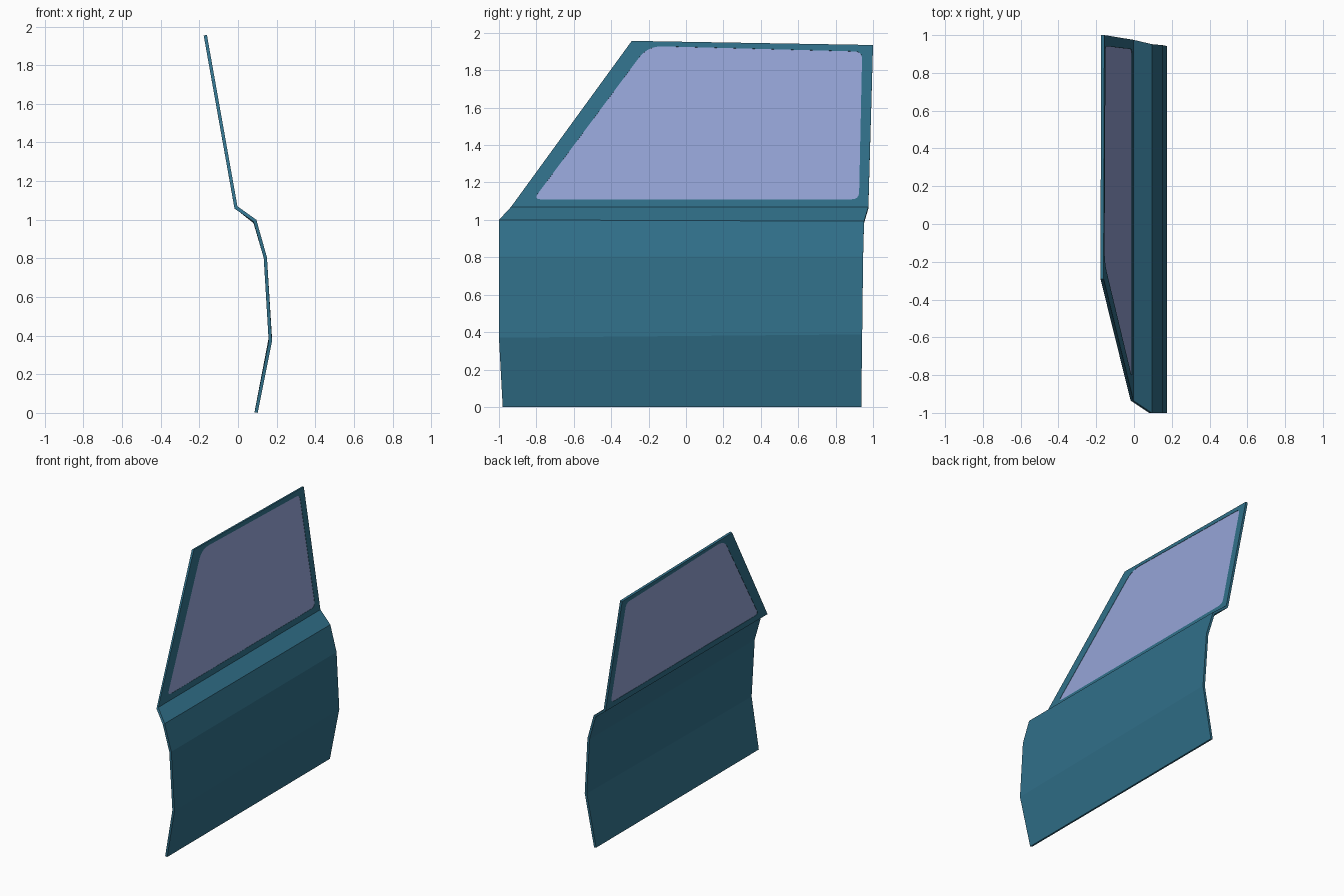
import bpy
from mathutils import Vector

if "Cube" in bpy.data.objects:
    bpy.data.objects.remove(bpy.data.objects["Cube"])

THICK = 0.017


def material(name, color):
    m = bpy.data.materials.new(name)
    m.diffuse_color = color
    m.use_nodes = True
    m.node_tree.nodes["Principled BSDF"].inputs["Base Color"].default_value = m.diffuse_color
    return m


def make(name, verts, faces, mat, thickness):
    me = bpy.data.meshes.new(name)
    me.from_pydata(verts, [], faces)
    me.materials.append(mat)
    ob = bpy.data.objects.new(name, me)
    bpy.context.collection.objects.link(ob)
    s = ob.modifiers.new("thickness", 'SOLIDIFY')
    s.thickness = thickness
    s.offset = -1
    s.use_even_offset = True
    return ob


def on_window_plane(y, z):
    return Vector((-0.003 - (z - 1.07) * 0.178, y, z))


def rounded(corners, radii, n=6):
    # one arc of n + 1 points per corner
    arcs = []
    for i, c in enumerate(corners):
        a = c + (corners[i - 1] - c).normalized() * radii[i]
        b = c + (corners[(i + 1) % 4] - c).normalized() * radii[i]
        arcs.append([a * (1 - t) ** 2 + c * 2 * t * (1 - t) + b * t * t
                     for t in (k / n for k in range(n + 1))])
    return arcs


paint = material("paint", (0.03, 0.16, 0.25, 1))
tint = material("window_tint", (0.30, 0.37, 0.67, 1))

# Door skin: (x, front y, front z, rear y, rear z) up to the beltline
rows = [(0.102, -0.98, 0.0, 0.937, 0.0),
        (0.176, -1.0, 0.37, 0.942, 0.388),
        (0.150, -1.0, 0.805, 0.947, 0.805),
        (0.095, -1.0, 1.0, 0.952, 0.993),
        (-0.003, -0.935, 1.07, 0.975, 1.07)]
verts, faces = [], []
for x, y0, z0, y1, z1 in rows:
    verts += [(x, y0, z0), (x, y1, z1)]
for i in range(len(rows) - 1):
    a = 2 * i
    faces.append((a, a + 1, a + 3, a + 2))

# Window frame: ring between the four outer corners and the rounded opening
verts += [on_window_plane(1.0, 1.935), on_window_plane(-0.29, 1.957)]
outer = [8, 9, 10, 11]
opening = [on_window_plane(y, z) for y, z in
           ((-0.815, 1.11), (0.925, 1.11), (0.942, 1.9), (-0.205, 1.93))]
arcs = rounded(opening, (0.04, 0.04, 0.04, 0.08))
ids = []
for arc in arcs:
    ids.append(list(range(len(verts), len(verts) + len(arc))))
    verts += arc
for i in range(4):
    j = (i + 1) % 4
    faces += [(outer[i], b, a) for a, b in zip(ids[i], ids[i][1:])]
    faces.append((outer[i], outer[j], ids[j][0], ids[i][-1]))
make("door_panel", verts, faces, paint, THICK)

# Window glass, set just inside the frame thickness
inward = Vector((-1, 0, -0.178)).normalized() * 0.002
loop = [p + inward for arc in arcs for p in arc]
make("window_glass", loop, [tuple(range(len(loop)))], tint, THICK - 0.004)
